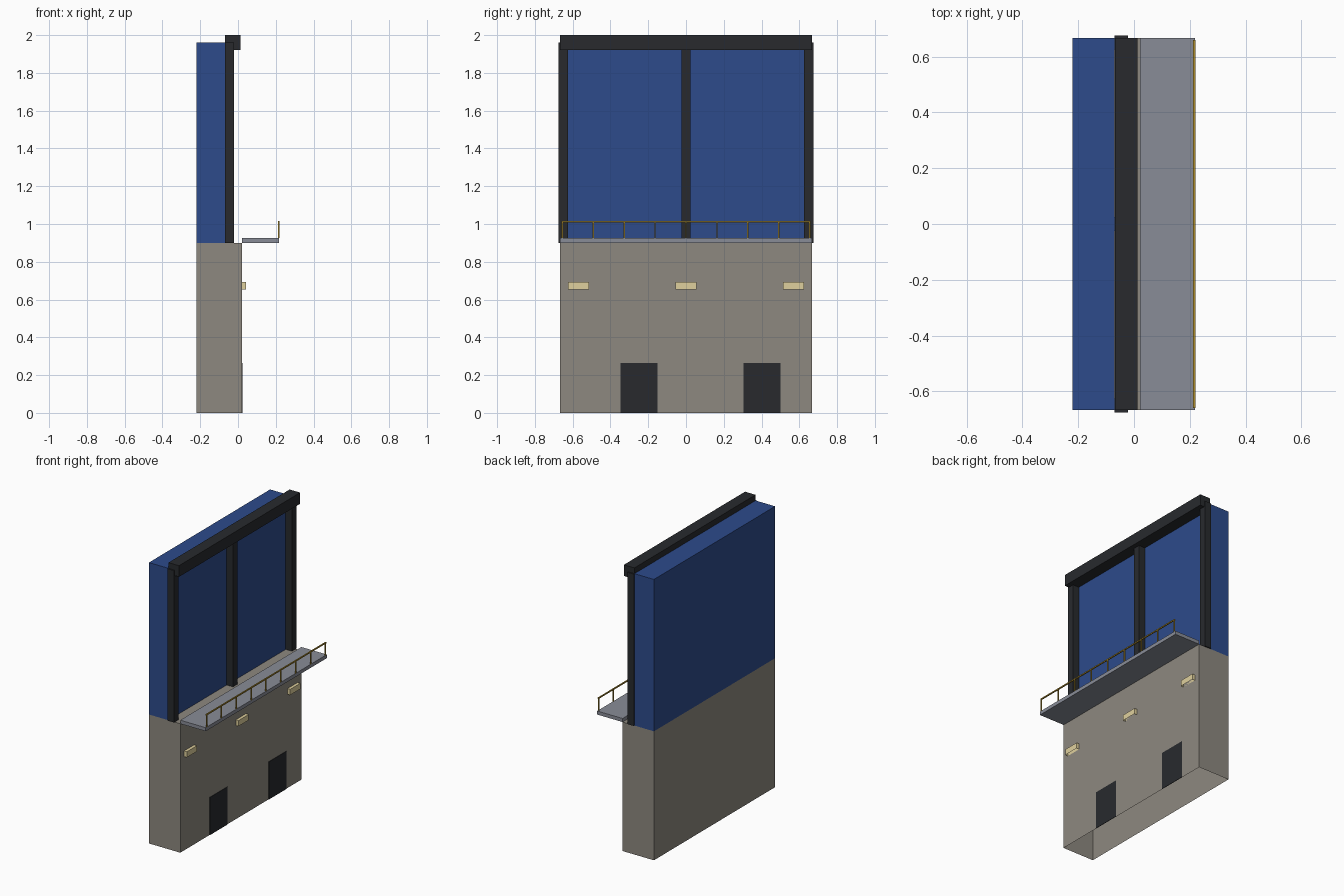
import bpy
import bmesh

if "Cube" in bpy.data.objects:
    bpy.data.objects.remove(bpy.data.objects["Cube"])


def material(name, rgb):
    m = bpy.data.materials.new(name)
    m.diffuse_color = (*rgb, 1.0)
    m.use_nodes = True
    m.node_tree.nodes["Principled BSDF"].inputs["Base Color"].default_value = m.diffuse_color
    return m


STONE = material("stone", (0.27, 0.25, 0.215))
BLUE = material("blue_panel", (0.026, 0.07, 0.26))
DARK = material("dark_metal", (0.021, 0.023, 0.027))
GREY = material("deck_grey", (0.25, 0.265, 0.31))
YELLOW = material("rail_yellow", (0.42, 0.27, 0.03))
LIGHT = material("lamp_cream", (0.74, 0.63, 0.34))


def box(name, x, y, z, mat, open_bottom=False):
    """Box from (min, max) ranges, optionally without its underside."""
    bm = bmesh.new()
    bmesh.ops.create_cube(bm, size=1.0)
    for v in bm.verts:
        for i, (lo, hi) in enumerate((x, y, z)):
            v.co[i] = lo if v.co[i] < 0 else hi
    if open_bottom:
        bm.normal_update()
        under = [f for f in bm.faces if f.normal.z < -0.5]
        bmesh.ops.delete(bm, geom=under, context='FACES')
    me = bpy.data.meshes.new(name)
    bm.to_mesh(me)
    bm.free()
    me.materials.append(mat)
    ob = bpy.data.objects.new(name, me)
    bpy.context.collection.objects.link(ob)
    return ob


def span(centre, width):
    return centre - width / 2, centre + width / 2


HALF = 0.668          # half length of the wall
FACE = 0.022          # front plane of the lower wall
SPLIT = 0.90          # top of the lower wall

# Lower wall (hollow underneath) and upper panel
box("lower_wall", (-0.22, FACE), (-HALF, HALF), (0, SPLIT), STONE, True)
box("upper_panel", (-0.22, -0.07), (-HALF, HALF), (SPLIT, 1.96), BLUE)

# Frame posts and top beam
for i, y in enumerate((-0.651, 0, 0.651)):
    box(f"frame_post_{i}", (-0.07, -0.021), span(y, 0.05), (SPLIT, 1.96), DARK)
box("top_beam", (-0.069, 0.012), (-HALF, HALF), (1.922, 2.0), DARK)

# Walkway with railing
box("walkway", (FACE, 0.218), (-HALF, HALF), (SPLIT, 0.925), GREY)
box("hand_rail", (0.212, 0.22), (-0.66, 0.66), (1.007, 1.015), YELLOW)
for i in range(9):
    y = -0.655 + i * 1.31 / 8
    box(f"rail_post_{i}", (0.2125, 0.2195), span(y, 0.007), (0.925, 1.008), YELLOW)

# Wall lamps
for i, y in enumerate((-0.57, 0, 0.57)):
    box(f"wall_lamp_{i}", (FACE, 0.043), span(y, 0.112), (0.654, 0.694), LIGHT, True)

# Doors
for i, y in enumerate((-0.248, 0.403)):
    box(f"door_{i}", (FACE, 0.025), span(y, 0.196), (0, 0.263), DARK)
